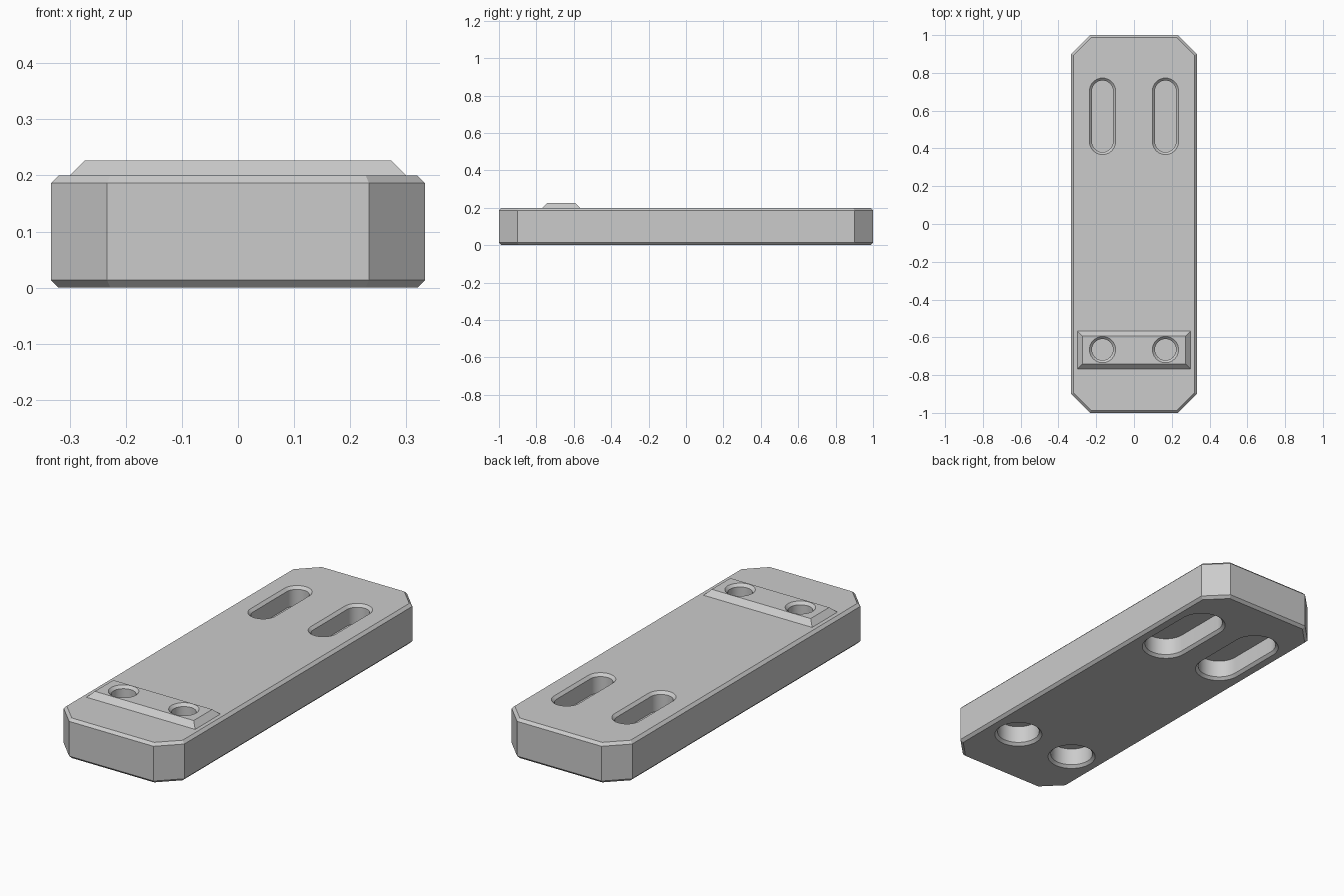
import bpy, bmesh, math

cube = bpy.data.objects.get("Cube")
if cube:
    bpy.data.objects.remove(cube, do_unlink=True)

CH = 0.0133        # small edge chamfer
TOP = 0.2          # plate thickness
RIDGE_TOP = 0.2267
MEMBRANE = 0.1     # height of the thin web closing each hole

grey = bpy.data.materials.new("plain_grey")
grey.use_nodes = True
grey.diffuse_color = (0.6, 0.6, 0.6, 1)
grey.node_tree.nodes["Principled BSDF"].inputs["Base Color"].default_value = (0.6, 0.6, 0.6, 1)


def loft(name, sections):
    """Skin a stack of (z, outline) sections and close both ends."""
    bm = bmesh.new()
    rings = [[bm.verts.new((x, y, z)) for x, y in outline] for z, outline in sections]
    n = len(rings[0])
    for low, high in zip(rings, rings[1:]):
        for i in range(n):
            j = (i + 1) % n
            bm.faces.new((low[i], low[j], high[j], high[i]))
    bm.faces.new(rings[0][::-1])
    bm.faces.new(rings[-1])
    bmesh.ops.recalc_face_normals(bm, faces=bm.faces)
    mesh = bpy.data.meshes.new(name)
    bm.to_mesh(mesh)
    bm.free()
    mesh.materials.append(grey)
    obj = bpy.data.objects.new(name, mesh)
    bpy.context.collection.objects.link(obj)
    return obj


def clipped_rect(hx, hy, clip, inset=0):
    """Rectangle with 45 degree corners, offset evenly inwards."""
    c = clip - inset * (2 - math.sqrt(2))
    hx, hy = hx - inset, hy - inset
    return [(hx - c, -hy), (hx, c - hy), (hx, hy - c), (hx - c, hy),
            (c - hx, hy), (-hx, hy - c), (-hx, c - hy), (c - hx, -hy)]


def rect(hx, y0, y1):
    return [(-hx, y0), (hx, y0), (hx, y1), (-hx, y1)]


def slot(cx, cy, r, travel, steps=24):
    """Round-ended slot along y; a circle when travel is zero."""
    pts = []
    for end in (0, 1):
        shift = travel / 2 * (1 - 2 * end)
        for i in range(steps + (travel > 0)):
            a = math.pi * (end + i / steps)
            pts.append((cx + r * math.cos(a), cy + shift + r * math.sin(a)))
    return pts


def cut(target, cutter):
    mod = target.modifiers.new("cut", 'BOOLEAN')
    mod.operation = 'DIFFERENCE'
    mod.solver = 'EXACT'
    mod.object = cutter
    bpy.ops.object.select_all(action='DESELECT')
    bpy.context.view_layer.objects.active = target
    target.select_set(True)
    bpy.ops.object.modifier_apply(modifier=mod.name)


# Chamfered plate with clipped corners
plate = loft("clamp_plate", [
    (z, clipped_rect(0.3333, 1, 0.1, inset))
    for z, inset in ((0, CH), (CH, 0), (TOP - CH, 0), (TOP, CH))])

# Raised locating ridge near the front
ridge = loft("locating_ridge", [
    (TOP, rect(0.3, -0.767, -0.567)),
    (RIDGE_TOP, rect(0.2733, -0.74, -0.5937))])

# Bolt holes and adjustment slots: narrow above, counterbored below
R_BOLT, R_HEAD, OVER = 0.056, 0.1, 0.03
for side in (-1, 1):
    for cy, travel, top in ((-0.665, 0, RIDGE_TOP), (0.57, 0.267, TOP)):
        def stack(levels):
            return [(z, slot(side * 0.1667, cy, r, travel)) for z, r in levels]
        upper = loft("bolt_cutter", stack([
            (MEMBRANE + 0.004, R_BOLT), (top - CH, R_BOLT),
            (top + OVER, R_BOLT + CH + OVER)]))
        lower = loft("counterbore_cutter", stack([
            (-OVER, R_HEAD + CH + OVER), (CH, R_HEAD), (MEMBRANE, R_HEAD)]))
        cut(plate, upper)
        cut(plate, lower)
        if travel == 0:
            cut(ridge, upper)
        for cutter in (upper, lower):
            bpy.data.objects.remove(cutter, do_unlink=True)

# Smooth hole walls, crisp edges elsewhere
for obj in (plate, ridge):
    bpy.ops.object.select_all(action='DESELECT')
    bpy.context.view_layer.objects.active = obj
    obj.select_set(True)
    bpy.ops.object.shade_smooth_by_angle(angle=math.radians(25))
